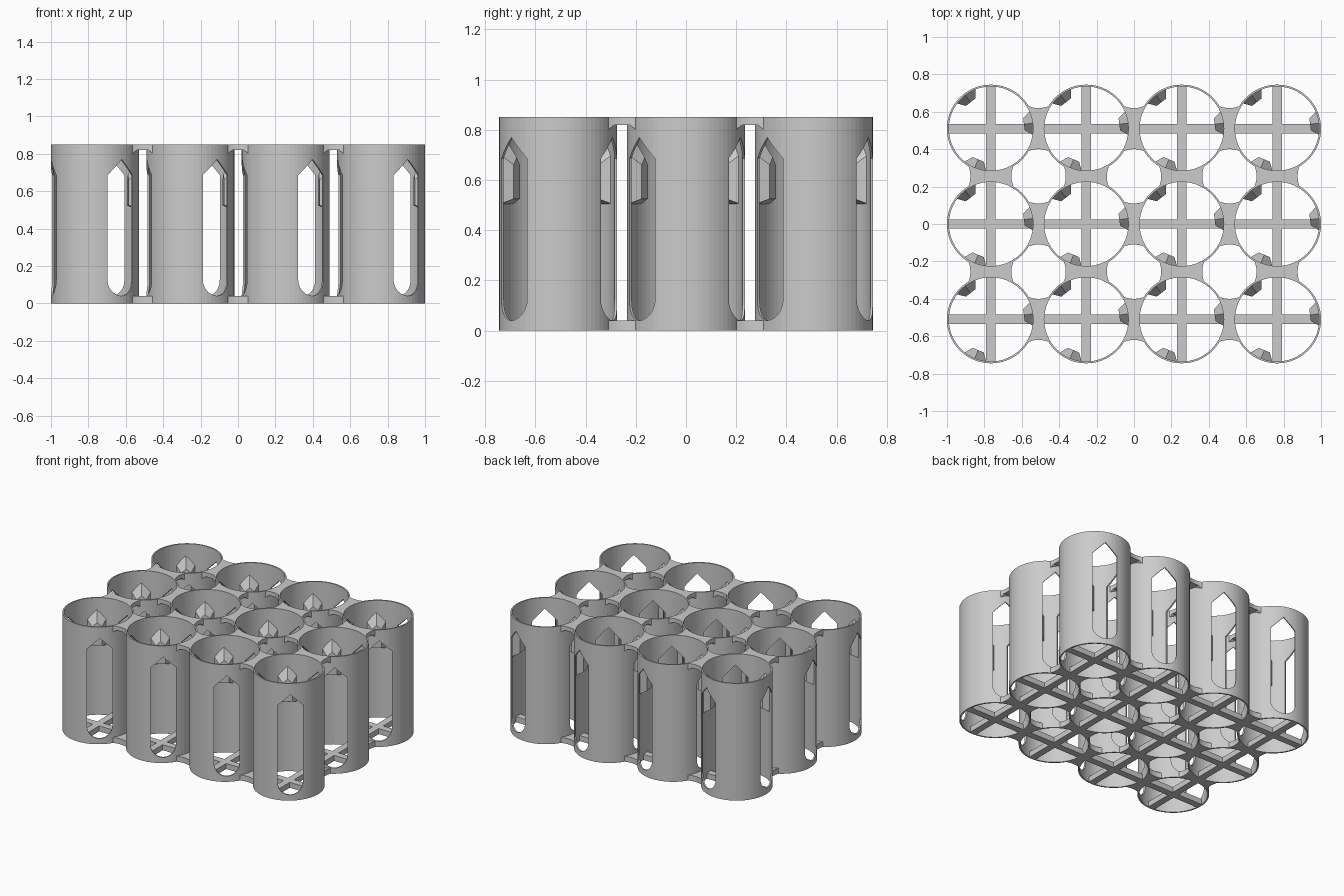
import bpy, bmesh, math
from mathutils import Matrix

if "Cube" in bpy.data.objects:
    bpy.data.objects.remove(bpy.data.objects["Cube"])

P, R, RI, H = 0.51, 0.235, 0.225, 0.85   # pitch, outer / inner radius, height
HOLE, BASE = 0.145, 0.04                 # gap hole radius, floor thickness
SLOT_ANGLE = math.radians(67.5)


def finish(name, bm):
    bmesh.ops.remove_doubles(bm, verts=bm.verts, dist=1e-5)
    bmesh.ops.recalc_face_normals(bm, faces=bm.faces)
    me = bpy.data.meshes.new(name)
    bm.to_mesh(me)
    bm.free()
    return me


def place(name, me, loc=(0, 0, 0), rot=0):
    ob = bpy.data.objects.new(name, me)
    ob.location = loc
    ob.rotation_euler.z = rot
    bpy.context.collection.objects.link(ob)
    return ob


def loft(bm, a, b, m=Matrix()):
    """Closed solid between two matching loops."""
    va = [bm.verts.new(m @ Matrix.Translation(p).to_translation()) for p in a]
    vb = [bm.verts.new(m @ Matrix.Translation(p).to_translation()) for p in b]
    n = len(a)
    bm.faces.new(va)
    bm.faces.new(vb[::-1])
    for i in range(n):
        j = (i + 1) % n
        bm.faces.new((va[i], vb[i], vb[j], va[j]))


# plain tube
N = 64
bm = bmesh.new()
rings = [[bm.verts.new((r * math.cos(2 * math.pi * i / N), r * math.sin(2 * math.pi * i / N), z))
          for i in range(N)] for r, z in ((R, 0), (R, H), (RI, H), (RI, 0))]
for k in range(4):
    a, b = rings[k], rings[(k + 1) % 4]
    for i in range(N):
        j = (i + 1) % N
        bm.faces.new((a[i], a[j], b[j], b[i]))
tube = place("tube_source", finish("tube", bm))

# slot cutters: round bottom, pointed top
w = 0.084
prof = [(w * math.cos(t), BASE + w + w * math.sin(t))
        for t in [math.pi + math.pi * i / 12 for i in range(13)]]
prof += [(w, 0.77 - w), (0, 0.77), (-w, 0.77 - w)]
bm = bmesh.new()
for k in range(3):
    m = Matrix.Rotation(SLOT_ANGLE + k * 2 * math.pi / 3, 4, 'Z')
    loft(bm, [(0.13, y, z) for y, z in prof], [(0.3, y, z) for y, z in prof], m)
cutter = place("slot_cutter", finish("slot_cutter", bm))
cutter.hide_render = True
mod = tube.modifiers.new("slots", 'BOOLEAN')
mod.operation, mod.object, mod.solver = 'DIFFERENCE', cutter, 'EXACT'
dg = bpy.context.evaluated_depsgraph_get()
tube_mesh = bpy.data.meshes.new_from_object(tube.evaluated_get(dg))
bpy.data.objects.remove(tube)
bpy.data.objects.remove(cutter)

# grip tabs inside the wall, opposite each slot
wall = [(-0.065, 0.505), (0.065, 0.505), (0.065, 0.70), (0, 0.77), (-0.065, 0.70)]
inner = [(-0.032, 0.525), (0.032, 0.525), (0.032, 0.66), (0, 0.69), (-0.032, 0.66)]
bm = bmesh.new()
for k in range(3):
    m = Matrix.Rotation(SLOT_ANGLE + math.pi / 3 + k * 2 * math.pi / 3, 4, 'Z')
    loft(bm, [(math.sqrt(0.23 ** 2 - y * y), y, z) for y, z in wall],
         [(0.178, y, z) for y, z in inner], m)
tab_mesh = finish("grip_tabs", bm)

# floor cross as one plus-shaped prism
b, L = 0.025, 0.229
plus = [(L, -b), (L, b), (b, b), (b, L), (-b, L), (-b, b),
        (-L, b), (-L, -b), (-b, -b), (-b, -L), (b, -L), (b, -b)]
bm = bmesh.new()
loft(bm, [(x, y, 0) for x, y in plus], [(x, y, BASE) for x, y in plus])
cross_mesh = finish("floor_cross", bm)


# webs joining neighbouring tubes: waisted plan between tube arcs and hole arcs
def web(name, top, under):
    xs = [0, 0.01, 0.02, 0.025, 0.03, 0.035, 0.04, 0.045, 0.05, 0.055]
    bm = bmesh.new()
    for sx in (1, -1):
        for sy in (1, -1):
            cols = []
            for x in xs:
                lo = math.sqrt(max(0, 0.23 ** 2 - (P / 2 - x) ** 2)) if x > 0.025 else 0
                hi = max(lo, P / 2 - math.sqrt(HOLE ** 2 - x * x))
                cols.append([bm.verts.new((sx * x, sy * y, z)) for y, z in
                             ((lo, top), (hi, top), (hi, under(x)), (lo, under(x)))])
            for a, c in zip(cols, cols[1:]):
                for i in range(3):
                    bm.faces.new((a[i], a[i + 1], c[i + 1], c[i]))
    return finish(name, bm)


top_web = web("top_web", H, lambda x: 0.82 - max(0, x - 0.03) * 0.8)
low_web = web("bottom_web", 0, lambda x: BASE)

# 4 x 3 grid
for i in range(4):
    for j in range(3):
        x, y = (i - 1.5) * P, (j - 1) * P
        for me in (tube_mesh, tab_mesh, cross_mesh):
            place(f"{me.name}_{i}_{j}", me, (x, y, 0))
        for me in (top_web, low_web):
            if i < 3:
                place(f"{me.name}_x_{i}_{j}", me, (x + P / 2, y, 0))
            if j < 2:
                place(f"{me.name}_y_{i}_{j}", me, (x, y + P / 2, 0), math.pi / 2)
